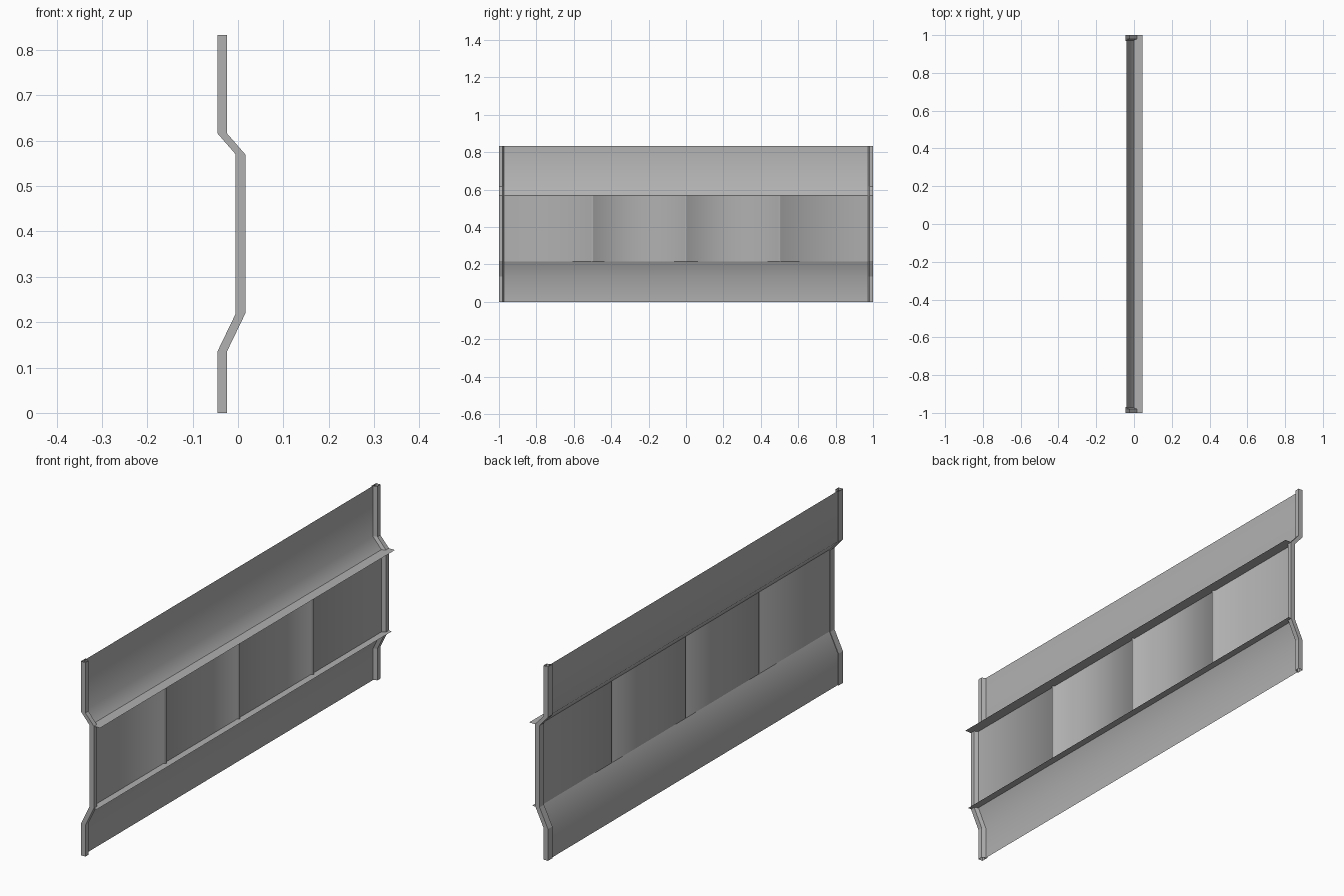
import bpy
import bmesh

if "Cube" in bpy.data.objects:
    bpy.data.objects.remove(bpy.data.objects["Cube"])

# Side profile (x, z) of the back face of the end frames, bottom to top
PROFILE = [(-0.045, 0), (-0.045, 0.136), (-0.005, 0.219), (-0.005, 0.57),
           (-0.045, 0.616), (-0.045, 0.833)]
FRAME = 0.021         # frame bar thickness
SHEET_INSET = 0.005   # sheet sits just inside the back of the frames

grey = bpy.data.materials.new("dark_grey")
grey.diffuse_color = (0.44, 0.44, 0.44, 1)
grey.use_nodes = True
grey.node_tree.nodes["Principled BSDF"].inputs["Base Color"].default_value = grey.diffuse_color


def finish(name, bm, smooth=False):
    mesh = bpy.data.meshes.new(name)
    bm.to_mesh(mesh)
    bm.free()
    mesh.materials.append(grey)
    for p in mesh.polygons:
        p.use_smooth = smooth
    obj = bpy.data.objects.new(name, mesh)
    bpy.context.collection.objects.link(obj)
    return obj


def skin(name, rows, closed=False, smooth=False):
    """Bridge rows of points with quads; closed joins each row into a ring."""
    bm = bmesh.new()
    rows = [[bm.verts.new(co) for co in row] for row in rows]
    n = len(rows[0])
    for a, b in zip(rows, rows[1:]):
        for i in range(n if closed else n - 1):
            j = (i + 1) % n
            bm.faces.new((a[i], a[j], b[j], b[i]))
    if closed:
        bmesh.ops.recalc_face_normals(bm, faces=bm.faces)
    return finish(name, bm, smooth)


def sheet(name, points, smooth=False, half=1.0):
    """Thin sheet: an open x-z profile swept along y."""
    return skin(name, [[(x, -half, z), (x, half, z)] for x, z in points], smooth=smooth)


# Bent lower and upper panel sheets
inner = [(x + SHEET_INSET, z) for x, z in PROFILE]
sheet("lower_panel", inner[:3], smooth=True, half=0.985)
sheet("upper_panel", inner[3:], smooth=True, half=0.985)

# Middle panel with three small upright folded ridges
path = [(0, -0.985)]
for y in (-0.5, 0.0, 0.5):
    path += [(0, y - 0.005), (0.01, y), (0, y + 0.005)]
path.append((0, 0.985))
skin("middle_panel", [[(x, y, z) for x, y in path] for z in (0.217, 0.57)], smooth=True)

# Open-ended end frames with a slanted inner wall
for name, s in (("end_frame_front", -1), ("end_frame_back", 1)):
    section = ((0, 0.97), (FRAME, 0.98), (FRAME, 1.0), (0, 1.0))
    skin(name, [[(x + dx, s * y, z) for dx, y in section] for x, z in PROFILE],
         closed=True)

# Thin horizontal ledges below and above the middle band
sheet("lower_ledge", [(0.03, 0.217), (0.0, 0.217)])
sheet("upper_ledge", [(0.045, 0.57), (0.0, 0.57)])
